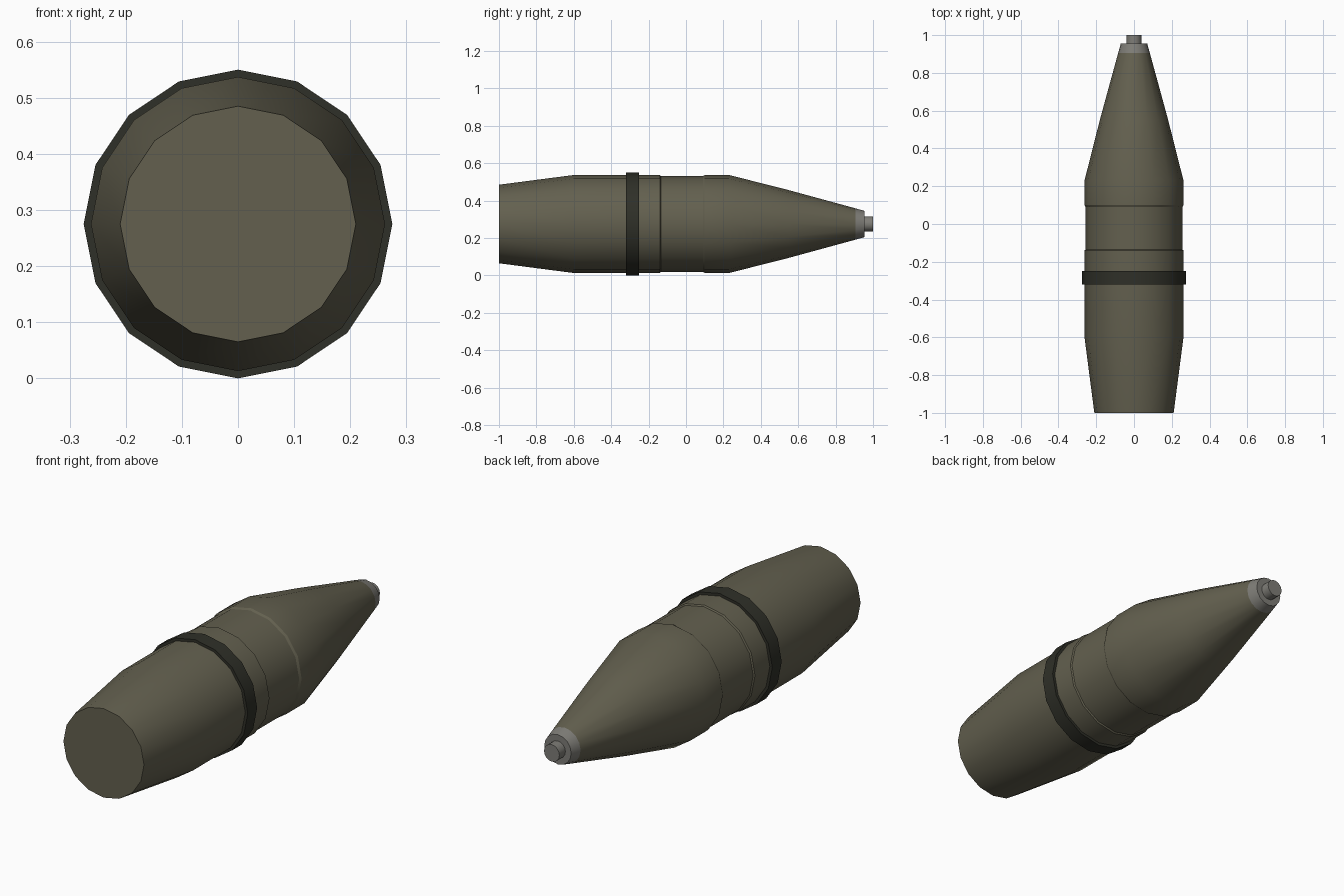
import bpy, bmesh, math

if "Cube" in bpy.data.objects:
    bpy.data.objects.remove(bpy.data.objects["Cube"])

SIDES, AXIS_Z = 16, 0.275

def material(name, rgb):
    m = bpy.data.materials.new(name)
    m.diffuse_color = (*rgb, 1)
    m.use_nodes = True
    m.node_tree.nodes["Principled BSDF"].inputs["Base Color"].default_value = m.diffuse_color
    return m

olive = material("olive_paint", (0.125, 0.117, 0.078))
dark = material("dark_band", (0.028, 0.029, 0.021))
grey = material("grey_metal", (0.21, 0.205, 0.185))

def lathe(name, profile, mat):
    """Closed solid turned around the y axis; profile is (y, radius)."""
    bm = bmesh.new()
    rings = []
    for y, r in profile:
        rings.append([bm.verts.new((r * math.sin(a), y, AXIS_Z + r * math.cos(a)))
                      for a in (2 * math.pi * i / SIDES for i in range(SIDES))])
    for a, b in zip(rings, rings[1:]):
        for i in range(SIDES):
            j = (i + 1) % SIDES
            bm.faces.new((a[i], a[j], b[j], b[i]))
    bm.faces.new(rings[0])
    bm.faces.new(rings[-1])
    bmesh.ops.recalc_face_normals(bm, faces=bm.faces)
    me = bpy.data.meshes.new(name)
    bm.to_mesh(me)
    bm.free()
    me.materials.append(mat)
    ob = bpy.data.objects.new(name, me)
    bpy.context.collection.objects.link(ob)
    bpy.ops.object.select_all(action='DESELECT')
    ob.select_set(True)
    bpy.context.view_layer.objects.active = ob
    bpy.ops.object.shade_smooth_by_angle(angle=math.radians(30))

# Shell body: tapered base, straight wall, shallow waist, long nose
lathe("shell_body", [(-1, 0.21), (-0.6, 0.262), (-0.14, 0.262), (-0.135, 0.256),
                     (0.09, 0.256), (0.1, 0.262), (0.23, 0.262), (0.55, 0.181),
                     (0.905, 0.084)], olive)
# Raised driving band
lathe("driving_band", [(-0.32, 0.275), (-0.25, 0.275)], dark)
# Fuze collar and pin at the tip
lathe("fuze_collar", [(0.905, 0.084), (0.955, 0.07)], grey)
lathe("fuze_pin", [(0.95, 0.04), (1.0, 0.04)], grey)
